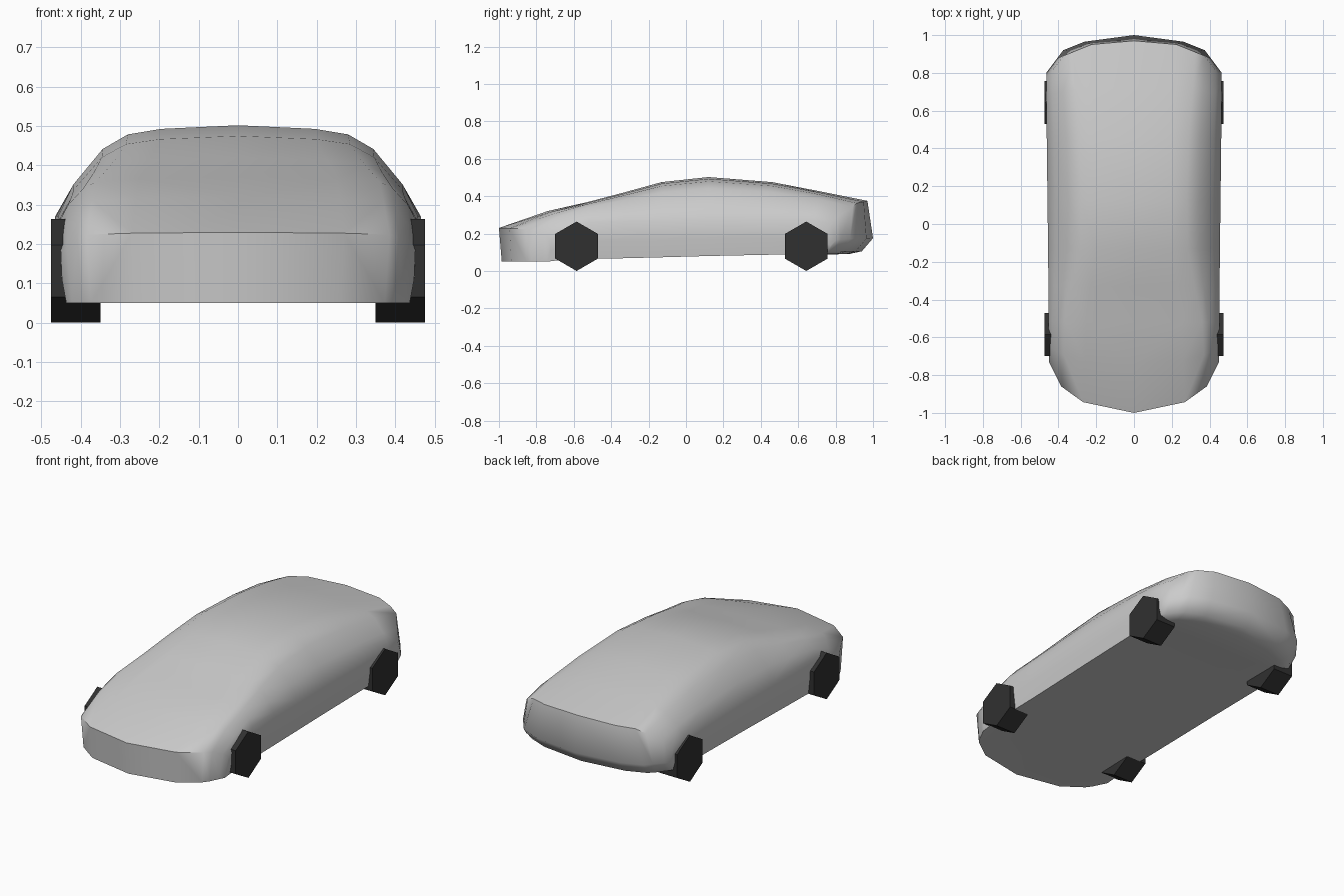
import bpy, bmesh, math

if "Cube" in bpy.data.objects:
    bpy.data.objects.remove(bpy.data.objects["Cube"])


def interp(table, x):
    for (x0, v0), (x1, v1) in zip(table, table[1:]):
        if x <= x1:
            return v0 + (v1 - v0) * (x - x0) / (x1 - x0)
    return table[-1][1]


# Plan curves of nose and tail: how far y is swept back at half width x
NOSE = [(0, 0), (.26, .05), (.385, .14), (.45, .27)]
TAIL = [(0, 0), (.2, -.01), (.375, -.08), (.465, -.2)]

# Stations: y, sweep curve, sweep amount, half width, roof half width,
#           top z, belt z, bottom z, y shift of the bottom
STATIONS = [
    (-1.0, NOSE, 1, .45, .385, .23, .17, .05, .015),
    (-.74, NOSE, .35, .452, .37, .32, .21, .06, 0),
    (-.52, NOSE, 0, .453, .36, .37, .26, .065, 0),
    (-.33, NOSE, 0, .453, .32, .42, .265, .068, 0),
    (-.13, NOSE, 0, .455, .285, .475, .265, .073, 0),
    (.12, NOSE, 0, .458, .28, .502, .27, .08, 0),
    (.46, NOSE, 0, .462, .29, .475, .27, .087, 0),
    (.72, TAIL, .2, .465, .31, .425, .27, .088, 0),
    (.97, TAIL, 1, .463, .32, .375, .25, .09, -.10),
    (1.0, TAIL, 1, .463, .375, .175, .165, .105, -.06),
]


def half_section(y, curve, amount, w, wt, top, belt, bot, shift):
    h = top - belt
    upper = [(0, top), (wt * .7, top - .04 * h), (wt, top - .1 * h),
             (wt + .36 * (w - wt), top - .26 * h),
             (wt + .78 * (w - wt), top - .65 * h), (w, belt)]
    mid = (belt + bot) / 2
    lower = [(x * .97, bot) for x, _ in reversed(upper)]
    pts = [(x, y + amount * interp(curve, x), z) for x, z in upper]
    pts.append((w * .995, y + amount * interp(curve, w) + shift / 2, mid))
    pts += [(x, y + amount * interp(curve, x) + shift, z) for x, z in lower]
    return pts


# Body shell: loft of the sections, closed at both ends, then mirrored
bm = bmesh.new()
rows = [[bm.verts.new(p) for p in half_section(*s)] for s in STATIONS]
n = len(rows[0])
for a, b in zip(rows, rows[1:]):
    for i in range(n - 1):
        bm.faces.new((a[i], b[i], b[i + 1], a[i + 1]))
for end in (rows[0], rows[-1]):
    for i in range(5):
        bm.faces.new((end[i], end[i + 1], end[n - 2 - i], end[n - 1 - i]))
    bm.faces.new((end[5], end[6], end[7]))
copy = bmesh.ops.duplicate(bm, geom=bm.verts[:] + bm.edges[:] + bm.faces[:])
for v in copy["geom"]:
    if isinstance(v, bmesh.types.BMVert):
        v.co.x = -v.co.x
bmesh.ops.remove_doubles(bm, verts=bm.verts[:], dist=.0005)
bmesh.ops.recalc_face_normals(bm, faces=bm.faces[:])
mesh = bpy.data.meshes.new("car_body")
bm.to_mesh(mesh)
bm.free()
body = bpy.data.objects.new("car_body", mesh)
bpy.context.collection.objects.link(body)
bpy.context.view_layer.objects.active = body
body.select_set(True)
bpy.ops.object.shade_smooth_by_angle(angle=math.radians(48))
body.select_set(False)

# Six-sided wheels, point up
rubber = bpy.data.materials.new("rubber")
rubber.diffuse_color = (.03, .03, .03, 1)
rubber.use_nodes = True
rubber.node_tree.nodes["Principled BSDF"].inputs["Base Color"].default_value = rubber.diffuse_color
for name, y in (("front", -.585), ("rear", .643)):
    for side, sx in (("right", 1), ("left", -1)):
        bpy.ops.mesh.primitive_cylinder_add(vertices=6, radius=.132, depth=.125)
        wheel = bpy.context.object
        wheel.name = f"{name}_{side}_wheel"
        wheel.rotation_euler = (0, math.pi / 2, 0)
        wheel.location = (sx * .4125, y, .132)
        # Make sure a corner points straight up
        if max((v.co.x for v in wheel.data.vertices)) < .13:
            for v in wheel.data.vertices:
                v.co.x, v.co.y = v.co.y, -v.co.x
        wheel.data.materials.append(rubber)
